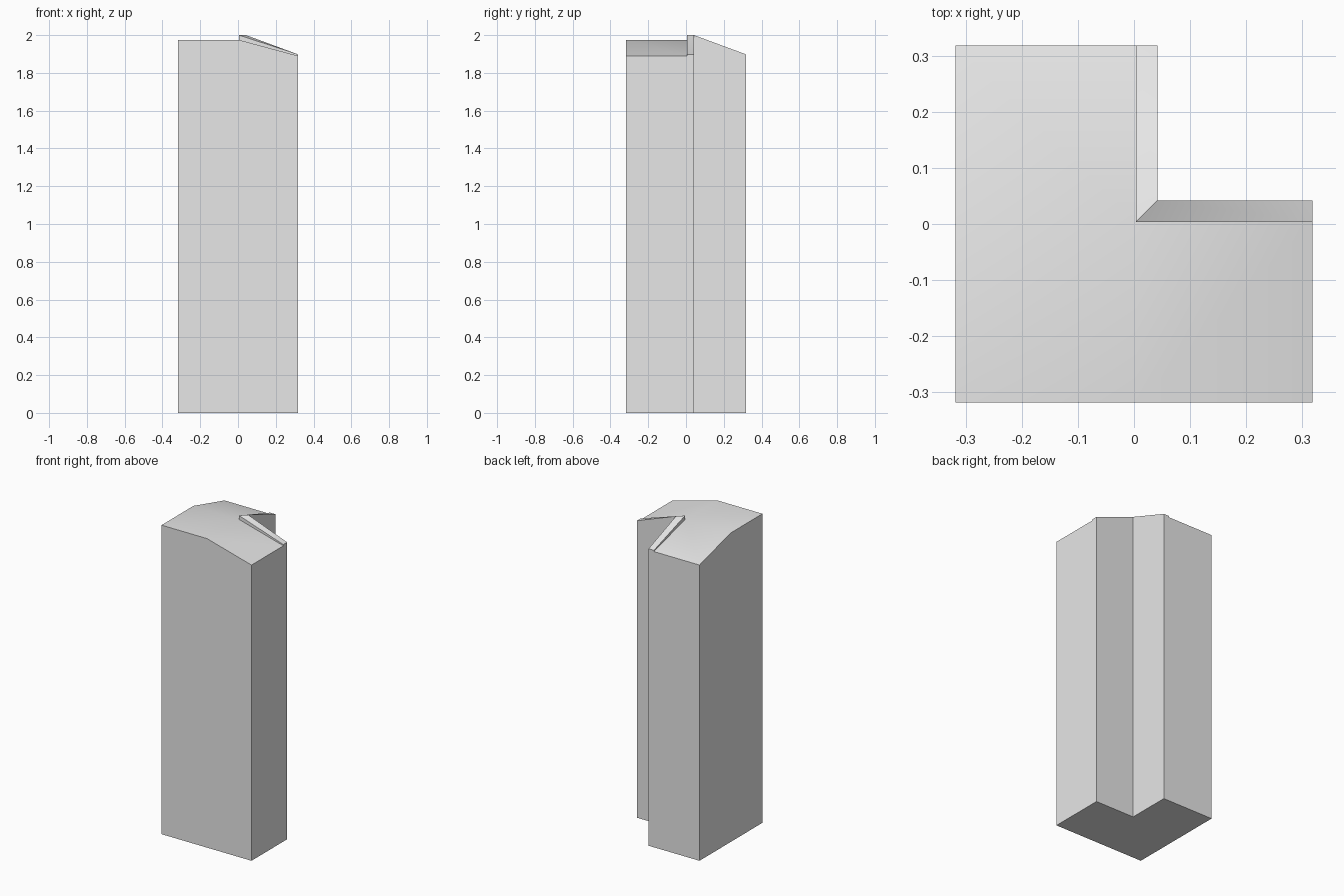
import bpy
import bmesh
from mathutils import Vector

cube = bpy.data.objects.get("Cube")
if cube:
    bpy.data.objects.remove(cube, do_unlink=True)

OUT = 0.318          # outer walls
NOTCH = 0.042        # notch walls
LIP = 0.004          # inner line of the raised lip, where the roof starts to fall
ROOF, EAVE = 1.975, 1.89
LIP_TOP, LIP_END = 2.0, 1.898

# Plain grey surface
grey = bpy.data.materials.new("plain_grey")
grey.use_nodes = True
color = (0.8, 0.8, 0.8, 1)
grey.diffuse_color = color
grey.node_tree.nodes["Principled BSDF"].inputs["Base Color"].default_value = color

# Corners of the right-hand arm; the other arm is its mirror across the diagonal
base = {
    "outer": Vector((-OUT, -OUT, 0)),
    "end": Vector((OUT, -OUT, 0)),
    "notch_end": Vector((OUT, NOTCH, 0)),
    "notch": Vector((NOTCH, NOTCH, 0)),
    "fold": Vector((LIP, -OUT, 0)),
    "lip_end": Vector((OUT, LIP, 0)),
    "lip": Vector((LIP, LIP, 0)),
}


def at(name, z=0):
    return base[name] + Vector((0, 0, z))


outer, fold, eave = at("outer", ROOF), at("fold", ROOF), at("end", EAVE)
lip_low, lip_end_low = at("lip", ROOF), at("lip_end", EAVE)
lip_high, lip_end_high = at("lip", LIP_TOP), at("lip_end", LIP_END)
notch_high, notch_end_high = at("notch", LIP_TOP), at("notch_end", LIP_END)

arm_faces = [
    [at("outer"), at("end"), eave, fold, outer],                    # long wall
    [at("end"), at("notch_end"), notch_end_high, lip_end_high,
     lip_end_low, eave],                                            # end wall
    [at("notch_end"), at("notch"), notch_high, notch_end_high],     # notch wall
    [outer, fold, lip_low],                                         # level roof
    [fold, eave, lip_end_low, lip_low],                             # sloping roof
    [lip_low, lip_end_low, lip_end_high, lip_high],                 # lip face
    [lip_high, lip_end_high, notch_high],                           # lip top
    [lip_end_high, notch_end_high, notch_high],
    [at("notch"), at("notch_end"), at("end"), at("outer")],         # underside
]

bm = bmesh.new()
for face in arm_faces:
    bm.faces.new([bm.verts.new(p) for p in face])
    bm.faces.new([bm.verts.new((p.y, p.x, p.z)) for p in reversed(face)])
bmesh.ops.remove_doubles(bm, verts=bm.verts, dist=0.0005)
bmesh.ops.recalc_face_normals(bm, faces=bm.faces)

mesh = bpy.data.meshes.new("corner_block")
bm.to_mesh(mesh)
bm.free()
mesh.materials.append(grey)
block = bpy.data.objects.new("corner_block", mesh)
bpy.context.collection.objects.link(block)

# Soft roof folds, crisp walls
bpy.ops.object.select_all(action="DESELECT")
block.select_set(True)
bpy.context.view_layer.objects.active = block
bpy.ops.object.shade_smooth_by_angle()
